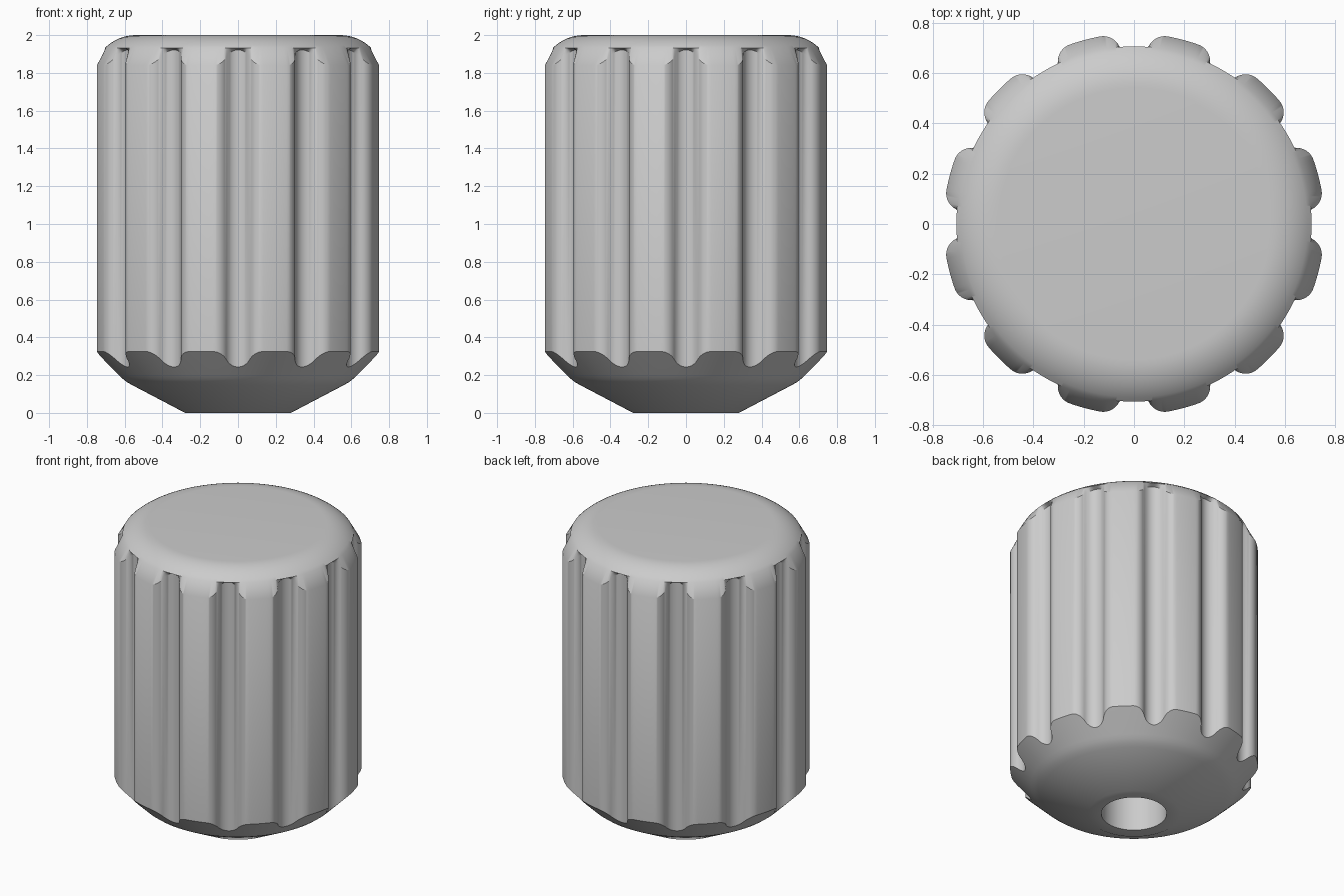
import bpy, bmesh
from math import sin, cos, pi, atan2, acos, hypot, radians

cube = bpy.data.objects.get("Cube")
if cube:
    bpy.data.objects.remove(cube)

# Single grey material
grey = bpy.data.materials.new("light grey")
grey.use_nodes = True
grey.diffuse_color = (0.6, 0.6, 0.6, 1)
grey.node_tree.nodes["Principled BSDF"].inputs["Base Color"].default_value = (0.6, 0.6, 0.6, 1)

FLUTES = 12
OUTER, GROOVE_CENTRE, GROOVE_R, FILLET_R = 0.757, 0.745, 0.07, 0.07


def arc(cx, cy, r, start, end, steps):
    """Points along an arc, leaving out the last one."""
    angles = [start + (end - start) * i / steps for i in range(steps)]
    return [(cx + r * cos(t), cy + r * sin(t)) for t in angles]


def fluted_outline():
    """Polar outline (angle, radius): grooves blended into rounded lobes."""
    d = OUTER - FILLET_R
    a = acos((d**2 + GROOVE_CENTRE**2 - (GROOVE_R + FILLET_R)**2) / (2 * d * GROOVE_CENTRE))
    fx, fy = d * cos(a), d * sin(a)
    phi = atan2(fy, fx - GROOVE_CENTRE)
    half = arc(GROOVE_CENTRE, 0, GROOVE_R, pi, phi, 8)
    half += arc(fx, fy, FILLET_R, phi - pi, a, 10)
    half += arc(0, 0, OUTER, a, pi / FLUTES, 3)
    half = [(atan2(y, x), hypot(x, y)) for x, y in half]
    lobe_top = [(pi / FLUTES, OUTER)]
    mirrored = [(2 * pi / FLUTES - t, r) for t, r in reversed(half[1:])]
    pitch = half + lobe_top + mirrored
    return [(t + k * 2 * pi / FLUTES, r) for k in range(FLUTES) for t, r in pitch]


outline = fluted_outline()
bm = bmesh.new()


def circle(r, z):
    return [bm.verts.new((r * cos(t), r * sin(t), z)) for t, _ in outline]


def fluted(height):
    return [bm.verts.new((r * cos(t), r * sin(t), height(r))) for t, r in outline]


# Bore and underside
rings = [circle(0.2, 1.0), circle(0.2, 0), circle(0.28, 0)]
rings += [circle(r, z) for r, z in [(0.56, 0.147), (0.585, 0.161), (0.61, 0.18), (0.63, 0.199)]]

# Fluted wall, trimmed by a 45 degree chamfer at each end
rings.append(fluted(lambda r: 0.325 - (OUTER - r)))
rings.append(fluted(lambda r: 1.84 + (OUTER - r)))

# Rounded shoulder up to the flat top
SHOULDER = 0.234
for i in range(8, -1, -1):
    t = pi / 4 * i / 8
    rings.append(circle(0.54 + SHOULDER * sin(t), 2 - SHOULDER * (1 - cos(t))))

for low, high in zip(rings, rings[1:]):
    for i in range(len(low)):
        j = (i + 1) % len(low)
        bm.faces.new((low[i], low[j], high[j], high[i]))
bm.faces.new(rings[-1])
bm.faces.new(list(reversed(rings[0])))
bmesh.ops.recalc_face_normals(bm, faces=bm.faces)

mesh = bpy.data.meshes.new("fluted_knob")
bm.to_mesh(mesh)
bm.free()
mesh.materials.append(grey)
knob = bpy.data.objects.new("fluted_knob", mesh)
bpy.context.collection.objects.link(knob)
bpy.ops.object.select_all(action='DESELECT')
knob.select_set(True)
bpy.context.view_layer.objects.active = knob
bpy.ops.object.shade_smooth_by_angle(angle=radians(30))
